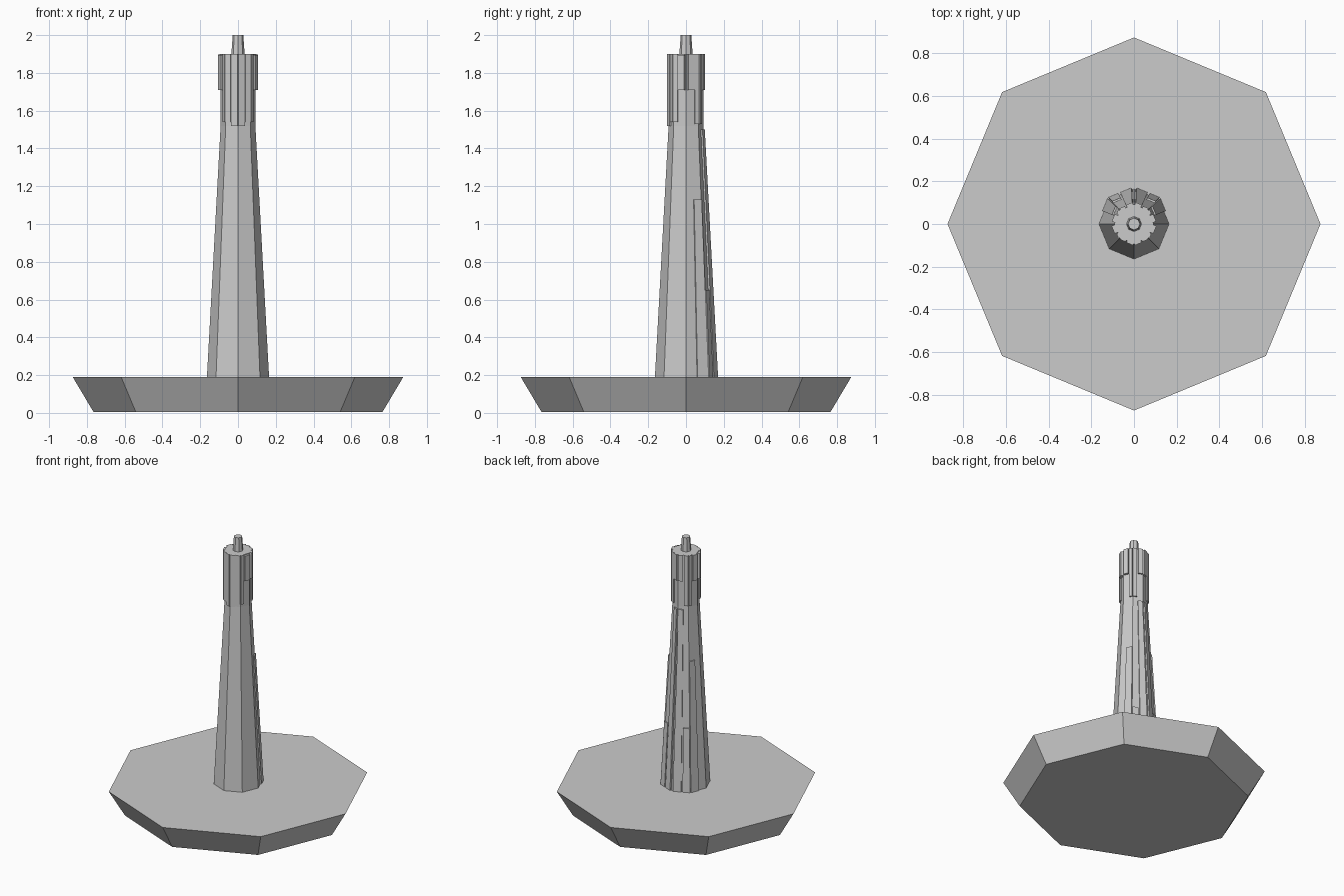
import bpy, bmesh
from math import pi, cos, sin
from mathutils import Vector

if "Cube" in bpy.data.objects:
    bpy.data.objects.remove(bpy.data.objects["Cube"])


def make_object(name, verts, faces):
    me = bpy.data.meshes.new(name)
    bm = bmesh.new()
    vs = [bm.verts.new(v) for v in verts]
    for f in faces:
        bm.faces.new([vs[i] for i in f])
    bmesh.ops.recalc_face_normals(bm, faces=bm.faces)
    bm.to_mesh(me)
    bm.free()
    ob = bpy.data.objects.new(name, me)
    bpy.context.collection.objects.link(ob)
    return ob


def octagon_loft(name, profile, n=8):
    """Closed faceted solid from (radius, z) rings."""
    verts = [(r * cos(2 * pi * i / n), r * sin(2 * pi * i / n), z)
             for r, z in profile for i in range(n)]
    faces = [(k * n + i, k * n + (i + 1) % n, (k + 1) * n + (i + 1) % n, (k + 1) * n + i)
             for k in range(len(profile) - 1) for i in range(n)]
    faces += [tuple(range(n)), tuple(range(len(verts) - n, len(verts)))]
    return make_object(name, verts, faces)


def column_radius(z):
    return 0.165 - (z - 0.19) / 1.33 * 0.073 if z < 1.52 else 0.092


def panel(name, side, u0, u1, z0, z1, depth):
    """Raised plate lying on one side of the tapered column, u runs 0..1 across it."""
    a0, a1 = side * pi / 4, (side + 1) * pi / 4
    mid = (a0 + a1) / 2
    out = Vector((cos(mid), sin(mid), 0))
    verts = []
    for z in (z0, z1):
        r = column_radius(z)
        p = Vector((r * cos(a0), r * sin(a0), z))
        q = Vector((r * cos(a1), r * sin(a1), z))
        for u, d in ((u0, -0.01), (u1, -0.01), (u1, depth), (u0, depth)):
            verts.append(p.lerp(q, u) + out * d)
    return make_object(name, verts, [(0, 1, 2, 3), (4, 5, 6, 7), (0, 1, 5, 4),
                                     (1, 2, 6, 5), (2, 3, 7, 6), (3, 0, 4, 7)])


# Flared base, tapered column and tip
octagon_loft("base", [(0.765, 0.005), (0.875, 0.19)])
octagon_loft("column", [(0.165, 0.18), (0.092, 1.52), (0.092, 1.9)])
octagon_loft("tip", [(0.036, 1.89), (0.028, 2.0)])

# Strips up the back of the column, mirrored left and right
strips = [
    (0, 0.50, 1.00, 0.18, 1.13, 0.008),
    (1, 0.00, 0.40, 0.18, 0.65, 0.009),
    (1, 0.48, 0.93, 0.18, 1.50, 0.009),
]
# Plates around the head, mirrored left and right
plates = [
    (0, 0.10, 0.62, 1.71, 1.90, 0.016),
    (0, 0.68, 1.00, 1.53, 1.90, 0.009),
    (1, 0.00, 0.40, 1.53, 1.90, 0.009),
    (1, 0.50, 0.95, 1.71, 1.90, 0.012),
    (7, 0.40, 0.95, 1.71, 1.895, 0.016),
    (7, 0.00, 0.35, 1.54, 1.90, 0.008),
    (6, 0.55, 1.00, 1.54, 1.90, 0.007),
    (6, 0.00, 0.50, 1.52, 1.90, 0.009),
]
for label, items in (("back_strip", strips), ("head_plate", plates)):
    for s, u0, u1, z0, z1, d in items:
        panel(label + "_right", s, u0, u1, z0, z1, d)
        panel(label + "_left", (3 - s) % 8, 1 - u1, 1 - u0, z0, z1, d)
